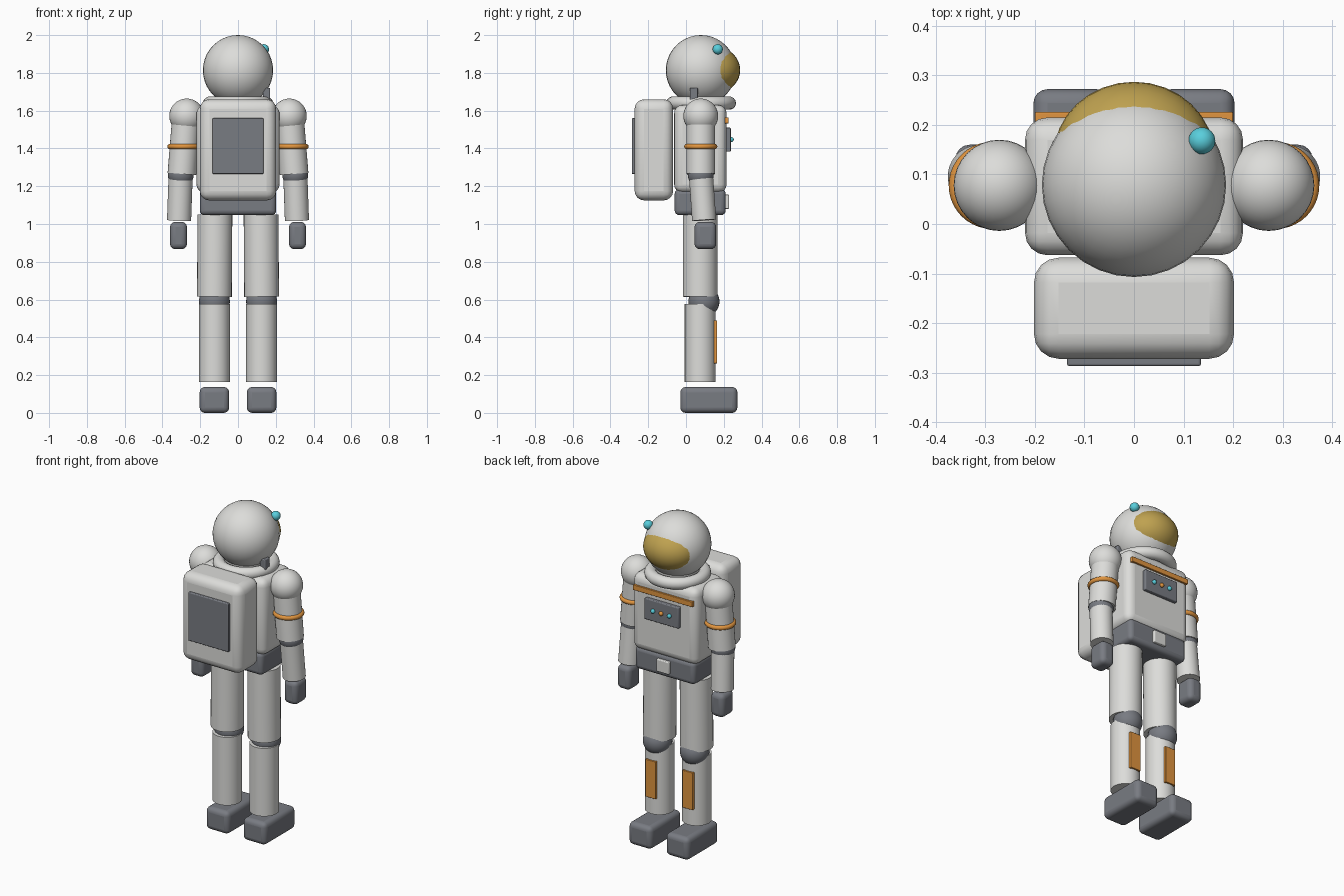
import bpy
import math
from mathutils import Vector

old = bpy.data.objects.get("Cube")
if old:
    bpy.data.objects.remove(old, do_unlink=True)


def material(name, r, g, b):
    m = bpy.data.materials.new(name)
    m.use_nodes = True
    m.diffuse_color = (r, g, b, 1)
    m.node_tree.nodes["Principled BSDF"].inputs["Base Color"].default_value = (r, g, b, 1)
    return m


WHITE = material("suit white", 0.72, 0.72, 0.70)
GREY = material("dark grey", 0.19, 0.20, 0.225)
ORANGE = material("orange trim", 0.75, 0.30, 0.05)
GOLD = material("visor gold", 0.52, 0.36, 0.08)
CYAN = material("cyan light", 0.10, 0.62, 0.72)


def finish(name, mat):
    ob = bpy.context.object
    ob.name = name
    ob.data.materials.append(mat)
    bpy.ops.object.shade_smooth_by_angle(angle=math.radians(40))
    return ob


def ball(name, mat, loc, radii):
    """Sphere or ellipsoid."""
    bpy.ops.mesh.primitive_uv_sphere_add(segments=32, ring_count=20, location=loc)
    bpy.context.object.scale = radii if isinstance(radii, tuple) else (radii,) * 3
    bpy.ops.object.transform_apply(location=False, rotation=False, scale=True)
    return finish(name, mat)


def box(name, mat, lo, hi, bevel=0.005):
    """Rounded box between two corners."""
    lo, hi = Vector(lo), Vector(hi)
    bpy.ops.mesh.primitive_cube_add(size=1, location=(lo + hi) / 2)
    bpy.context.object.scale = hi - lo
    bpy.ops.object.transform_apply(location=False, rotation=False, scale=True)
    ob = finish(name, mat)
    mod = ob.modifiers.new("rounding", 'BEVEL')
    mod.width = bevel
    mod.segments = 4
    return ob


def limb(name, mat, a, b, radius):
    """Cylinder running between two points."""
    a, b = Vector(a), Vector(b)
    bpy.ops.mesh.primitive_cylinder_add(vertices=32, radius=radius, depth=(b - a).length,
                                        location=(a + b) / 2)
    bpy.context.object.rotation_euler = (b - a).to_track_quat('Z', 'Y').to_euler()
    return finish(name, mat)


def ring(name, mat, loc, major, minor):
    bpy.ops.mesh.primitive_torus_add(major_segments=40, minor_segments=14, location=loc,
                                     major_radius=major, minor_radius=minor)
    return finish(name, mat)


# Helmet, visor, lamp and collar
ball("helmet", WHITE, (0, 0.079, 1.814), 0.186)
ball("visor", GOLD, (0, 0.135, 1.815), (0.163, 0.152, 0.13))
ball("helmet_lamp", CYAN, (0.137, 0.168, 1.925), 0.027)
ring("collar", WHITE, (0, 0.08, 1.64), 0.15, 0.035)
limb("neck", WHITE, (0, 0.08, 1.58), (0, 0.08, 1.68), 0.12)
box("collar_radio", GREY, (0.132, 0.02, 1.62), (0.17, 0.063, 1.72))

# Torso, belt and chest equipment
box("torso", WHITE, (-0.22, -0.063, 1.165), (0.22, 0.215, 1.63), 0.045)
box("belt", GREY, (-0.202, -0.06, 1.047), (0.202, 0.21, 1.185), 0.025)
box("buckle", WHITE, (-0.042, 0.2, 1.08), (0.042, 0.228, 1.155))
box("chest_stripe", ORANGE, (-0.2, 0.2, 1.533), (0.2, 0.226, 1.565), 0.003)
box("chest_panel", GREY, (-0.115, 0.2, 1.383), (0.115, 0.237, 1.51))
for x, mat in ((-0.055, CYAN), (0, ORANGE), (0.055, CYAN)):
    ball("chest_button", mat, (x, 0.24, 1.447), 0.013)

# Backpack
box("backpack", WHITE, (-0.202, -0.272, 1.125), (0.202, -0.068, 1.66), 0.05)
box("backpack_panel", GREY, (-0.135, -0.287, 1.265), (0.135, -0.255, 1.56))

for s, side in ((1, "left"), (-1, "right")):
    # Arm
    ball(side + "_shoulder", WHITE, (s * 0.272, 0.078, 1.572), 0.092)
    limb(side + "_upper_arm", WHITE, (s * 0.272, 0.078, 1.572), (s * 0.297, 0.078, 1.265), 0.076)
    ring(side + "_arm_band", ORANGE, (s * 0.286, 0.078, 1.41), 0.074, 0.014)
    ball(side + "_elbow", GREY, (s * 0.303, 0.078, 1.262), 0.069)
    limb(side + "_forearm", WHITE, (s * 0.304, 0.08, 1.245), (s * 0.312, 0.096, 1.02), 0.064)
    box(side + "_glove", GREY, (s * 0.315 - 0.045, 0.045, 0.867), (s * 0.315 + 0.045, 0.16, 1.011), 0.028)
    # Leg
    limb(side + "_thigh", WHITE, (s * 0.122, 0.075, 1.05), (s * 0.125, 0.075, 0.615), 0.092)
    ball(side + "_knee", GREY, (s * 0.125, 0.095, 0.59), 0.082)
    limb(side + "_shin", WHITE, (s * 0.125, 0.075, 0.577), (s * 0.125, 0.075, 0.163), 0.082)
    box(side + "_shin_stripe", ORANGE, (s * 0.125 - 0.035, 0.135, 0.262), (s * 0.125 + 0.035, 0.165, 0.49), 0.003)
    box(side + "_boot", GREY, (s * 0.125 - 0.078, -0.03, 0), (s * 0.125 + 0.078, 0.272, 0.137), 0.028)
